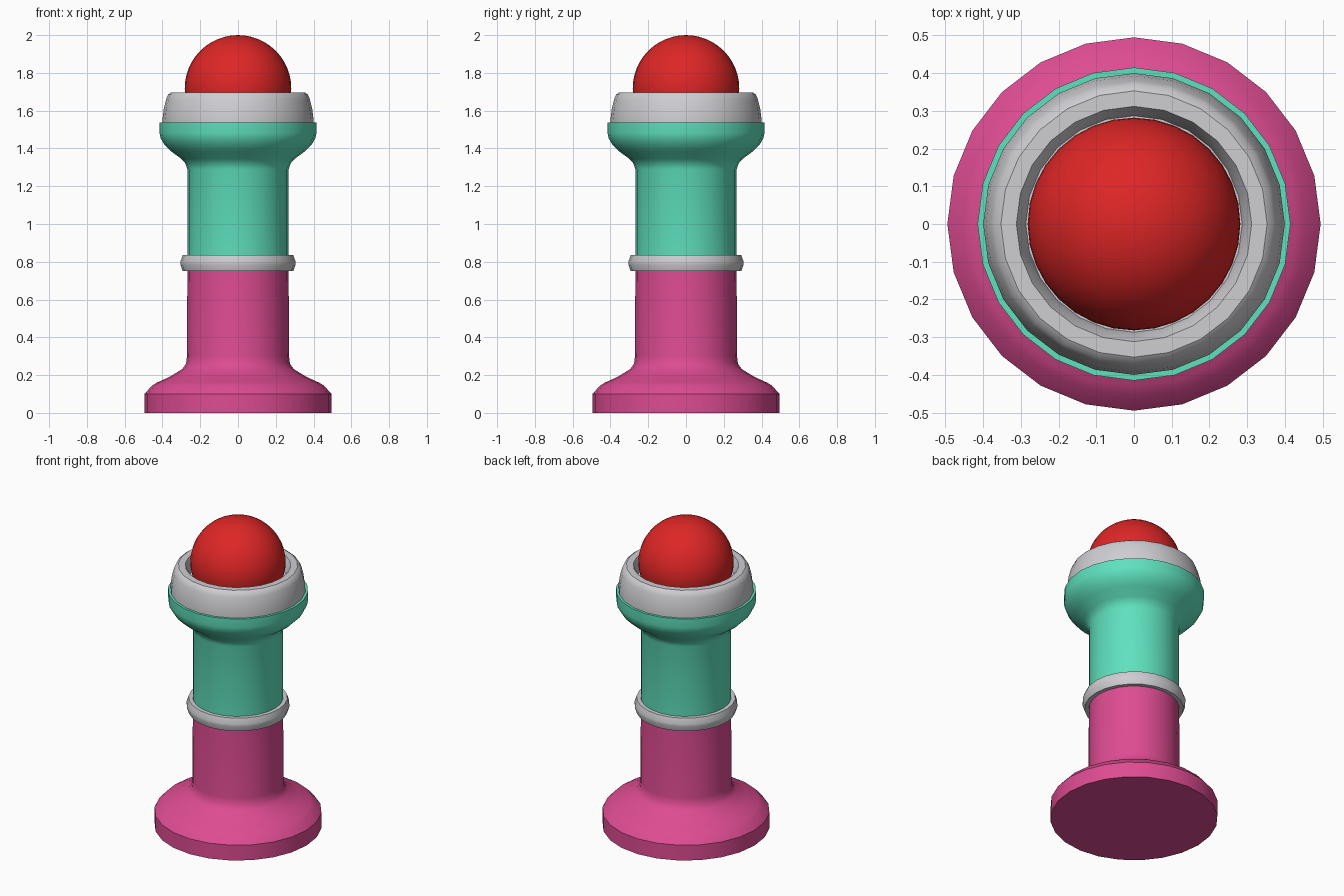
import bpy
import bmesh
import math

SEGMENTS = 24

cube = bpy.data.objects.get("Cube")
if cube:
    bpy.data.objects.remove(cube, do_unlink=True)


def make_material(name, rgb):
    mat = bpy.data.materials.new(name)
    mat.use_nodes = True
    mat.diffuse_color = (*rgb, 1)
    mat.node_tree.nodes["Principled BSDF"].inputs["Base Color"].default_value = (*rgb, 1)
    return mat


def finish(obj, name, mat, angle):
    obj.name = name
    obj.data.name = name
    obj.data.materials.append(mat)
    bpy.ops.object.select_all(action="DESELECT")
    obj.select_set(True)
    bpy.context.view_layer.objects.active = obj
    bpy.ops.object.shade_smooth_by_angle(angle=math.radians(angle))


def lathe(name, profile, mat, closed=False, angle=35):
    """Spin a (radius, height) profile around the vertical axis."""
    bm = bmesh.new()
    verts = [bm.verts.new((r, 0, z)) for r, z in profile]
    pairs = list(zip(verts, verts[1:]))
    if closed:
        pairs.append((verts[-1], verts[0]))
    edges = [bm.edges.new(p) for p in pairs]
    bmesh.ops.spin(bm, geom=verts + edges, cent=(0, 0, 0), axis=(0, 0, 1),
                   angle=math.tau, steps=SEGMENTS, use_duplicate=False)
    bmesh.ops.remove_doubles(bm, verts=bm.verts, dist=0.0005)
    if not closed:
        # Cap both open ends
        bmesh.ops.holes_fill(bm, edges=[e for e in bm.edges if e.is_boundary], sides=0)
    bmesh.ops.recalc_face_normals(bm, faces=bm.faces)
    mesh = bpy.data.meshes.new(name)
    bm.to_mesh(mesh)
    bm.free()
    obj = bpy.data.objects.new(name, mesh)
    bpy.context.collection.objects.link(obj)
    finish(obj, name, mat, angle)


pink = make_material("pink", (0.73, 0.072, 0.288))
teal = make_material("teal", (0.114, 0.753, 0.515))
light_grey = make_material("light grey", (0.62, 0.62, 0.65))
red = make_material("red", (0.73, 0.019, 0.019))

# Flared foot and lower stem
lathe("base", [(0.495, 0), (0.495, 0.1), (0.455, 0.145), (0.43, 0.16), (0.36, 0.192),
               (0.295, 0.232), (0.275, 0.26), (0.27, 0.3), (0.268, 0.78)], pink)

# Upper stem opening into a cup
lathe("upper_stem", [(0.268, 0.78), (0.268, 1.29), (0.278, 1.32), (0.3, 1.345),
                     (0.355, 1.385), (0.39, 1.42), (0.41, 1.455), (0.415, 1.48),
                     (0.415, 1.538)], teal)

# Band around the stem joint
lathe("middle_ring", [(0.255, 0.75), (0.293, 0.75), (0.305, 0.785), (0.305, 0.8),
                      (0.293, 0.835), (0.255, 0.835)], light_grey, closed=True)

# Collar holding the ball, with a sloped inner lip
lathe("top_collar", [(0.4, 1.53), (0.4, 1.555), (0.393, 1.61), (0.38, 1.662),
                     (0.37, 1.685), (0.353, 1.697), (0.312, 1.697), (0.295, 1.66),
                     (0.287, 1.62), (0.26, 1.62), (0.26, 1.53)], light_grey, closed=True)

# Ball
bpy.ops.mesh.primitive_uv_sphere_add(segments=32, ring_count=24, radius=0.282,
                                     location=(0, 0, 1.718))
finish(bpy.context.object, "ball", red, 60)
